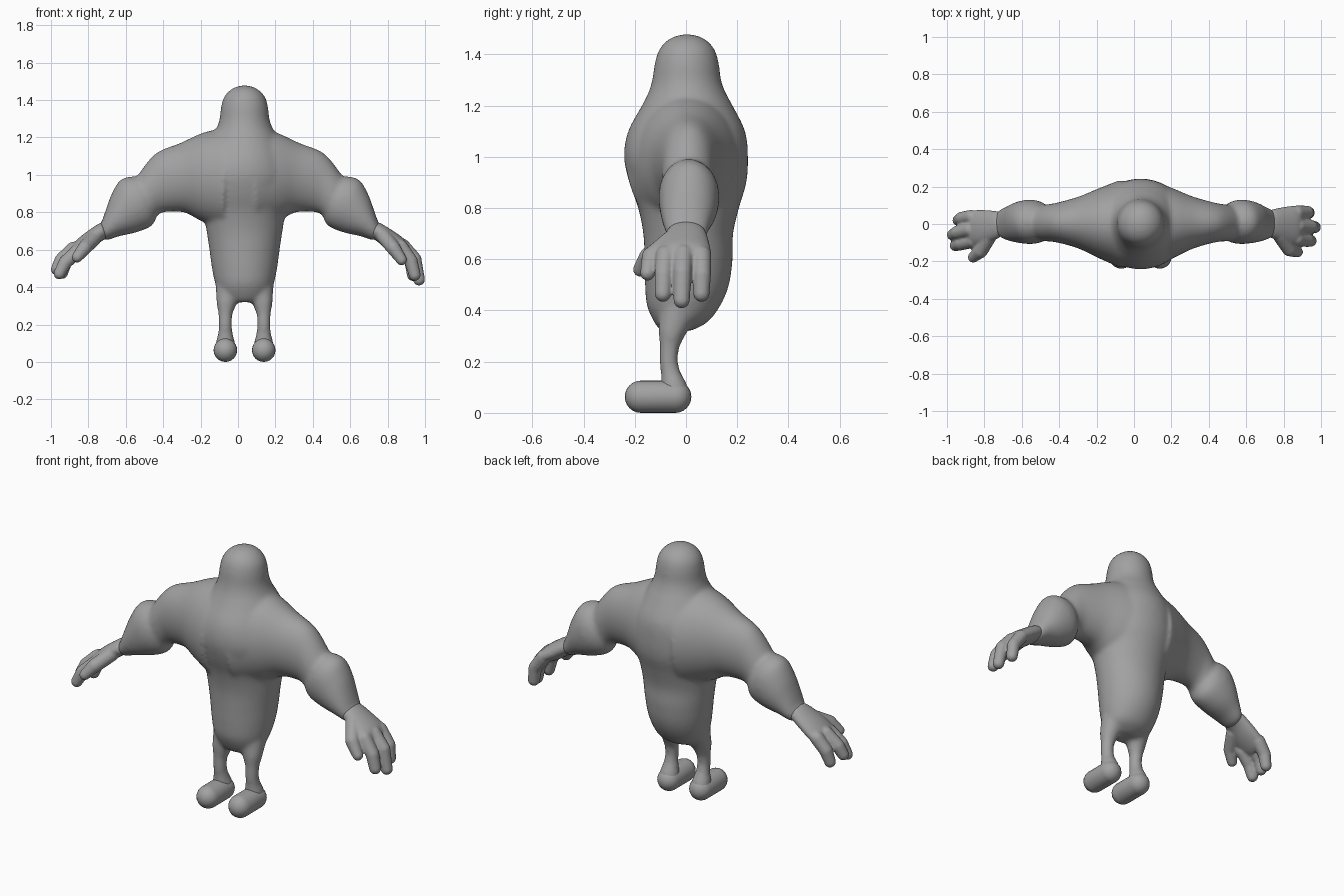
import bpy, bmesh, math
from mathutils import Vector

CX = 0.035   # body axis
grey = bpy.data.materials.new("dark_grey")
grey.diffuse_color = (0.36, 0.36, 0.36, 1)


def catmull(rows, k=5):
    """Smoothly interpolate rows of numbers."""
    out = []
    for i in range(len(rows) - 1):
        p0, p1, p2, p3 = (rows[max(0, min(len(rows) - 1, i + d))] for d in (-1, 0, 1, 2))
        for s in range(k):
            t = s / k
            out.append([b + t * (c - a) / 2 + t * t * (a - 2.5 * b + 2 * c - d / 2)
                        + t ** 3 * (-a + 3 * b - 3 * c + d) / 2
                        for a, b, c, d in zip(p0, p1, p2, p3)])
    return out + [list(rows[-1])]


def loft(bm, rings, n=48):
    """Rings: (end a x, z, end b x, z, y min, y max) -> closed elliptical tube."""
    loops = []
    for ax, az, bx, bz, y0, y1 in catmull(rings):
        c = Vector(((ax + bx) / 2, (y0 + y1) / 2, (az + bz) / 2))
        u = Vector(((ax - bx) / 2, 0, (az - bz) / 2))
        v = Vector((0, (y1 - y0) / 2, 0))
        loops.append([bm.verts.new(c + u * math.cos(t) + v * math.sin(t))
                      for t in (2 * math.pi * i / n for i in range(n))])
    for p, q in zip(loops, loops[1:]):
        for i in range(n):
            j = (i + 1) % n
            bm.faces.new((p[i], p[j], q[j], q[i]))
    bm.faces.new(loops[0][::-1])
    bm.faces.new(loops[-1])


def bones(bm, pts):
    """Chain of tapered capsules through (x, y, z, radius)."""
    for p, q in zip(pts, pts[1:]):
        t = bmesh.new()
        for x, y, z, r in (p, q):
            s = bmesh.ops.create_uvsphere(t, u_segments=20, v_segments=12, radius=r)
            bmesh.ops.translate(t, verts=s["verts"], vec=(x, y, z))
        bmesh.ops.delete(t, geom=t.faces[:], context='FACES_ONLY')
        out = bmesh.ops.convex_hull(t, input=t.verts[:])
        vmap = {}
        for f in {f for f in out["geom"] if isinstance(f, bmesh.types.BMFace)}:
            for v in f.verts:
                if v not in vmap:
                    vmap[v] = bm.verts.new(v.co)
            bm.faces.new([vmap[v] for v in f.verts])
        t.free()


def finish(bm, name, voxel, smooth):
    bmesh.ops.recalc_face_normals(bm, faces=bm.faces[:])
    me = bpy.data.meshes.new(name)
    bm.to_mesh(me)
    bm.free()
    me.materials.append(grey)
    ob = bpy.data.objects.new(name, me)
    bpy.context.collection.objects.link(ob)
    for p in me.polygons:
        p.use_smooth = True
    if voxel:
        m = ob.modifiers.new("fuse", 'REMESH')
        m.mode, m.voxel_size, m.use_smooth_shade = 'VOXEL', voxel, True
        s = ob.modifiers.new("soften", 'SMOOTH')
        s.factor, s.iterations = 0.5, smooth


def flip(rings):
    return [(0.02 - ax, az, 0.02 - bx, bz, y0, y1) for ax, az, bx, bz, y0, y1 in rings]


# torso and head profile: z, half width, y min, y max
profile = [(.32, .07, -.10, .02), (.355, .13, -.125, .085), (.42, .157, -.153, .135),
           (.5, .174, -.16, .168), (.6, .188, -.162, .182), (.7, .203, -.167, .184),
           (.8, .22, -.187, .207), (.9, .25, -.222, .236), (1.0, .26, -.242, .242),
           (1.1, .23, -.226, .231), (1.2, .18, -.172, .182), (1.25, .15, -.147, .155),
           (1.3, .133, -.132, .137), (1.36, .126, -.123, .129), (1.41, .113, -.109, .116),
           (1.445, .087, -.085, .092), (1.467, .054, -.052, .06), (1.479, .015, -.012, .018)]
upper_arm = [(.08, 1.25, .10, .70, -.235, .237), (.20, 1.228, .23, .76, -.18, .188),
             (.33, 1.17, .31, .80, -.13, .145), (.46, 1.115, .42, .80, -.097, .112),
             (.555, 1.0, .47, .77, -.09, .10), (.60, .94, .52, .77, -.06, .07)]
fore_arm = [(.53, .95, .465, .82, -.06, .07), (.565, .99, .458, .77, -.092, .11),
            (.645, .976, .485, .725, -.107, .13), (.695, .90, .565, .692, -.102, .122),
            (.728, .81, .655, .672, -.089, .097), (.752, .745, .722, .65, -.07, .075),
            (.775, .72, .75, .66, -.04, .045)]

# body: torso, arms and thin legs fused together
bm = bmesh.new()
loft(bm, [(CX + w, z, CX - w, z, y0, y1) for z, w, y0, y1 in profile])
for rings in (upper_arm, fore_arm):
    loft(bm, rings)
    loft(bm, flip(rings))
for s in (-1, 1):
    x = CX + s * .1025
    bones(bm, [(CX + s * .08, -.03, .40, .075), (CX + s * .097, -.055, .32, .054),
               (x, -.065, .26, .038), (x, -.068, .20, .036), (x, -.06, .15, .039),
               (x, -.047, .10, .052), (x, -.04, .07, .056)])
finish(bm, "body", .01, 16)

# feet
for side, s in (("left", -1), ("right", 1)):
    bm = bmesh.new()
    x = CX + s * .1025
    bones(bm, [(x, -.176, .063, .063), (x, -.042, .063, .063)])
    finish(bm, side + "_foot", 0, 0)


# hands: palm with three fingers and a thumb
def hand(name, palm, fingers, thumb):
    bm = bmesh.new()
    loft(bm, palm)
    for f in fingers + [thumb]:
        bones(bm, f)
    finish(bm, name, .007, 4)


hand("right_hand",
     [(.735, .75, .705, .665, -.07, .07), (.765, .74, .735, .65, -.08, .08),
      (.83, .70, .79, .61, -.105, .092), (.885, .66, .85, .58, -.115, .098),
      (.91, .62, .885, .57, -.10, .09)],
     [[(.87, .060, .615, .039), (.925, .062, .54, .036), (.935, .060, .465, .032)],
      [(.88, -.01, .62, .039), (.945, -.014, .55, .036), (.968, -.017, .44, .032)],
      [(.87, -.08, .615, .039), (.925, -.087, .54, .036), (.945, -.09, .465, .032)]],
     [(.78, -.06, .67, .04), (.83, -.135, .61, .038), (.875, -.15, .545, .029)])
hand("left_hand",
     [(-.73, .745, -.70, .66, -.07, .065), (-.76, .73, -.73, .645, -.085, .07),
      (-.83, .68, -.79, .60, -.11, .075), (-.88, .635, -.845, .565, -.115, .072),
      (-.905, .60, -.88, .55, -.10, .055)],
     [[(-.87, .038, .60, .038), (-.92, .03, .54, .036), (-.94, .02, .475, .031)],
      [(-.88, -.03, .605, .038), (-.945, -.045, .545, .036), (-.970, -.058, .495, .031)],
      [(-.86, -.09, .59, .038), (-.925, -.105, .53, .036), (-.955, -.115, .472, .031)]],
     [(-.77, -.06, .66, .04), (-.82, -.145, .61, .038), (-.86, -.178, .56, .029)])
